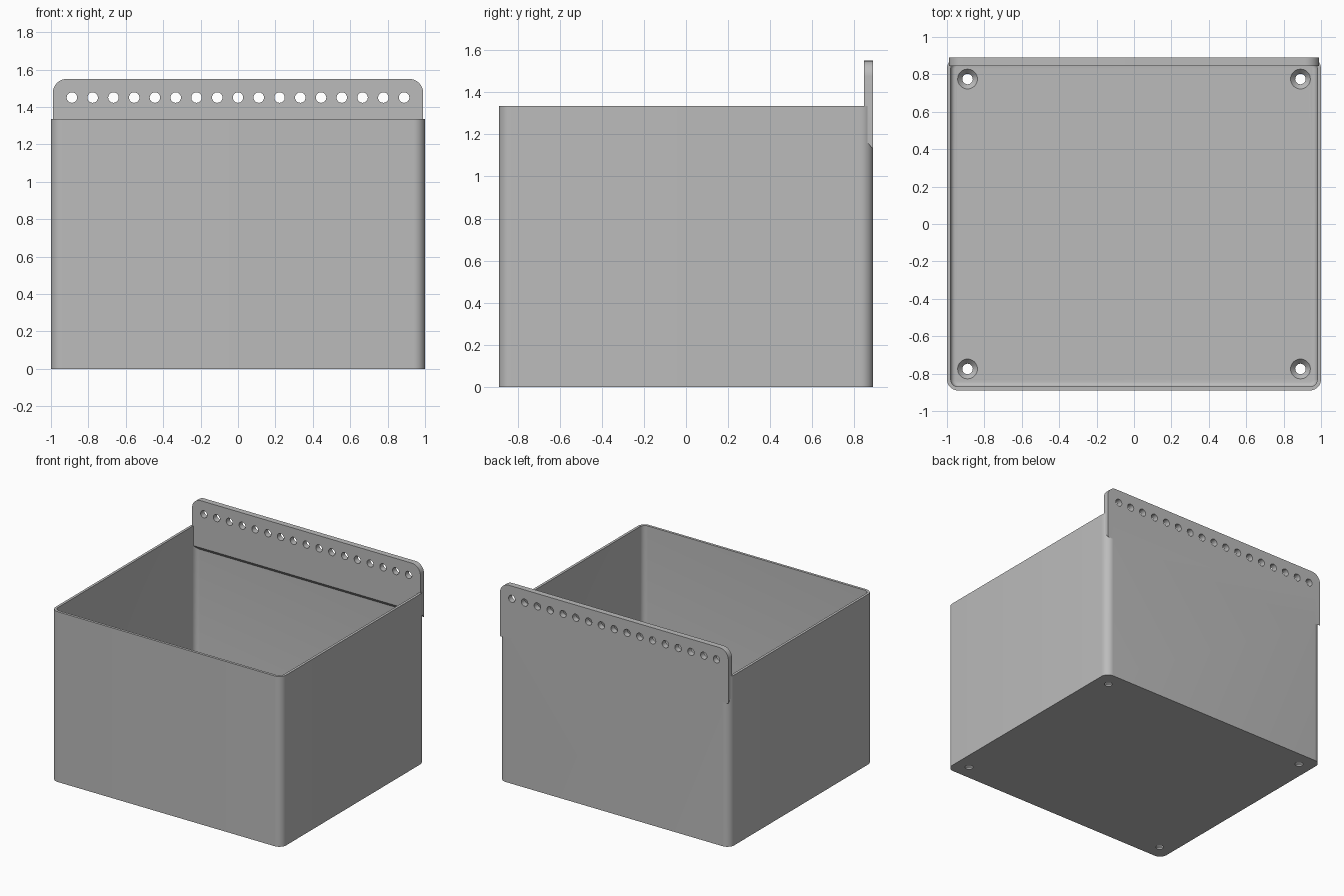
import bpy, bmesh, math
from mathutils import Matrix

cube = bpy.data.objects.get("Cube")
if cube:
    bpy.data.objects.remove(cube, do_unlink=True)

W, D, H = 1.0, 0.89, 1.335      # half width, half depth, bin height
WALL, FLOOR, CORNER = 0.02, 0.04, 0.06
HOLE_R, SINK_R = 0.028, 0.053

grey = bpy.data.materials.new("plain grey")
grey.use_nodes = True
colour = (0.5, 0.5, 0.5, 1)
grey.diffuse_color = colour
grey.node_tree.nodes["Principled BSDF"].inputs["Base Color"].default_value = colour


def make_object(name, bm):
    bmesh.ops.recalc_face_normals(bm, faces=bm.faces)
    mesh = bpy.data.meshes.new(name)
    bm.to_mesh(mesh)
    bm.free()
    mesh.materials.append(grey)
    obj = bpy.data.objects.new(name, mesh)
    bpy.context.collection.objects.link(obj)
    return obj


def arc(cx, cy, r, start, steps=10):
    return [(cx + r * math.cos(a), cy + r * math.sin(a))
            for a in (start + math.pi / 2 * i / steps for i in range(steps + 1))]


def rounded_loop(bm, inset, z):
    r = max(CORNER - inset, 0.012)
    x, y = W - inset - r, D - inset - r
    pts = []
    for k, (sx, sy) in enumerate([(1, 1), (-1, 1), (-1, -1), (1, -1)]):
        pts += arc(sx * x, sy * y, r, k * math.pi / 2)
    return [bm.verts.new((px, py, z)) for px, py in pts]


def apply_boolean(target, tool, operation):
    mod = target.modifiers.new(operation.lower(), 'BOOLEAN')
    mod.operation, mod.object, mod.solver = operation, tool, 'EXACT'
    bpy.context.view_layer.objects.active = target
    bpy.ops.object.modifier_apply(modifier=mod.name)
    bpy.data.objects.remove(tool, do_unlink=True)


# Thin-walled bin with a small fillet where walls meet the floor
bm = bmesh.new()
fillet = 0.025
sections = [(0, 0), (0, H), (WALL, H)]
for i in range(6):
    a = math.pi / 2 * i / 5
    sections.append((WALL + fillet * (1 - math.cos(a)), FLOOR + fillet * (1 - math.sin(a))))
loops = [rounded_loop(bm, inset, z) for inset, z in sections]
for lower, upper in zip(loops, loops[1:]):
    for i in range(len(lower)):
        j = (i + 1) % len(lower)
        bm.faces.new((lower[i], lower[j], upper[j], upper[i]))
bm.faces.new(loops[0])
bm.faces.new(loops[-1])
bin_body = make_object("storage_bin", bm)

# Hanging plate with rounded top corners and a sloped lower edge
bm = bmesh.new()
px, top, r = 0.99, 1.55, 0.075
outline = arc(px - r, top - r, r, 0) + arc(-px + r, top - r, r, math.pi / 2)
rings = []
for y, bottom in [(D - 0.045, 1.18), (D, 1.13)]:
    pts = outline + [(-px, bottom), (px, bottom)]
    rings.append([bm.verts.new((x, y, z)) for x, z in pts])
    bm.faces.new(rings[-1])
for i in range(len(rings[0])):
    j = (i + 1) % len(rings[0])
    bm.faces.new((rings[0][i], rings[0][j], rings[1][j], rings[1][i]))
plate = make_object("hanging_plate", bm)
apply_boolean(bin_body, plate, 'UNION')

# Row of plate holes and four countersunk floor holes
bm = bmesh.new()
for i in range(17):
    place = Matrix.Translation(((i - 8) * 0.111, D - 0.02, 1.45)) @ Matrix.Rotation(math.pi / 2, 4, 'X')
    bmesh.ops.create_cone(bm, cap_ends=True, segments=32, radius1=HOLE_R, radius2=HOLE_R,
                          depth=0.2, matrix=place)
for sx in (-1, 1):
    for sy in (-1, 1):
        profile = [(HOLE_R, -0.05), (HOLE_R, 0.012), (SINK_R, FLOOR), (SINK_R, 0.08)]
        rings = [[bm.verts.new((sx * 0.89 + rad * math.cos(math.tau * i / 32),
                                sy * 0.775 + rad * math.sin(math.tau * i / 32), z))
                  for i in range(32)] for rad, z in profile]
        for a, b in zip(rings, rings[1:]):
            for i in range(32):
                j = (i + 1) % 32
                bm.faces.new((a[i], a[j], b[j], b[i]))
        bm.faces.new(rings[0])
        bm.faces.new(rings[-1])
cutter = make_object("hole_cutter", bm)
cutter.hide_render = True
apply_boolean(bin_body, cutter, 'DIFFERENCE')

# Smooth the rounded corners, keep the edges crisp
bpy.ops.object.select_all(action='DESELECT')
bin_body.select_set(True)
bpy.context.view_layer.objects.active = bin_body
bpy.ops.object.shade_smooth_by_angle(angle=math.radians(30))
